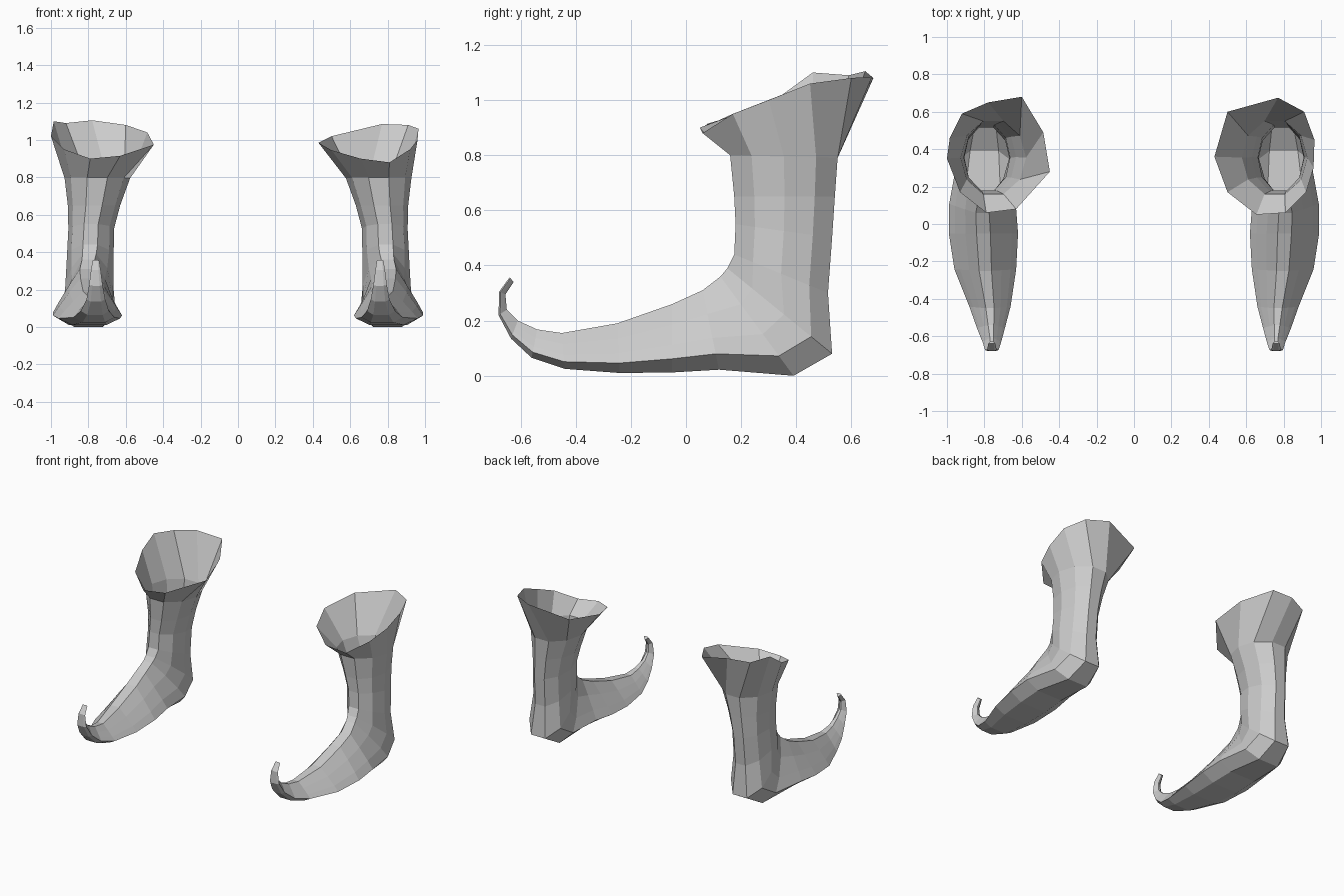
import bpy, bmesh

# Cross-sections, half of a ten-sided ring: (across, instep-to-sole fraction)
FOOT = [(.2, 0), (.52, .3), (.82, .6), (1, .8), (.55, 1)]
LEG = [(.31, .0), (.81, .2), (1, .5), (.81, .8), (.31, 1)]

# Stations from toe tip to top of leg:
# instep y, z, sole/back y, z, centre x, half width, foot-to-leg blend
STATIONS = [
    (-.625, .34, -.64, .357, .76, .018, 0),
    (-.655, .295, -.678, .305, .76, .026, 0),
    (-.65, .24, -.68, .22, .76, .036, 0),
    (-.61, .2, -.635, .135, .76, .05, 0),
    (-.54, .168, -.56, .065, .765, .075, 0),
    (-.45, .155, -.44, .025, .77, .11, 0),
    (-.25, .19, -.24, .01, .795, .165, 0),
    (-.05, .26, -.05, .012, .805, .185, 0),
    (.06, .31, .12, .022, .81, .178, 0),
    (.125, .36, .39, .0, .80, .152, .2),
    (.15, .39, .53, .08, .795, .138, .6),
    (.175, .44, .515, .3, .79, .125, 1),
    (.18, .55, .53, .5, .785, .122, 1),
    (.175, .65, .54, .65, .77, .14, 1),
    (.16, .8, .55, .79, .752, .175, 1),
]

# Flared, uneven cuff rims
RIM_RIGHT = [(.81, .06, .88), (.92, .17, .95), (.96, .3, 1.0), (.965, .45, 1.06),
             (.91, .6, 1.08), (.77, .675, 1.085), (.5, .6, 1.02), (.43, .36, .985),
             (.5, .17, .945), (.655, .05, .9)]
RIM_LEFT = [(.79, .06, .9), (.93, .17, .95), (1.0, .35, 1.02), (.985, .46, 1.1),
            (.92, .59, 1.09), (.78, .65, 1.105), (.6, .68, 1.08), (.485, .49, 1.04),
            (.45, .28, .975), (.63, .08, .915)]


def ring(ay, az, by, bz, cx, hw, blend):
    half = [(f[0] + (l[0] - f[0]) * blend, f[1] + (l[1] - f[1]) * blend)
            for f, l in zip(FOOT, LEG)]
    full = half + [(-u, t) for u, t in reversed(half)]
    return [(cx + u * hw, ay + (by - ay) * t, az + (bz - az) * t) for u, t in full]


def boot(name, rim, side):
    bm = bmesh.new()
    loops = [[bm.verts.new((side * x, y, z)) for x, y, z in pts]
             for pts in [ring(*s) for s in STATIONS] + [rim]]
    bm.faces.new(loops[0])
    for a, b in zip(loops, loops[1:]):
        for i in range(10):
            j = (i + 1) % 10
            bm.faces.new((a[i], a[j], b[j], b[i]))
    bmesh.ops.recalc_face_normals(bm, faces=bm.faces)
    mesh = bpy.data.meshes.new(name)
    bm.to_mesh(mesh)
    bm.free()
    bpy.context.collection.objects.link(bpy.data.objects.new(name, mesh))


# Pair of curled-toe boots, open at the top
boot("right_boot", RIM_RIGHT, 1)
boot("left_boot", RIM_LEFT, -1)
